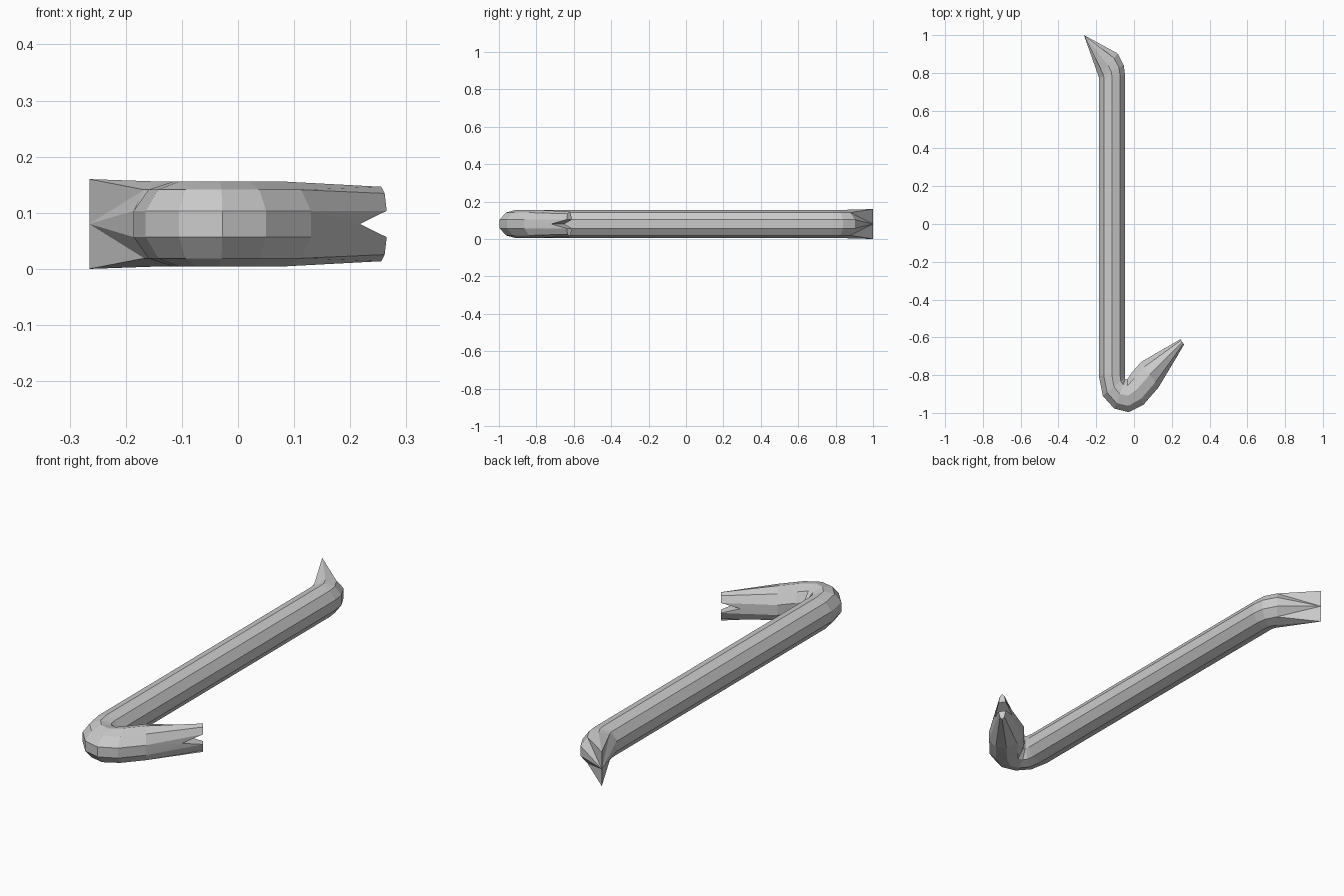
import bpy, bmesh
from math import cos, sin, pi
from mathutils import Vector

if "Cube" in bpy.data.objects:
    bpy.data.objects.remove(bpy.data.objects["Cube"])

MID, R, N = 0.08, 0.0755, 10
bm = bmesh.new()


def vert(x, y, z):
    return bm.verts.new((x, y, MID + z))


def ring(a, b):
    """Ten-sided section whose opposite flats lie at plan points a and b."""
    a, b = Vector(a), Vector(b)
    m, h = (a + b) / 2, (a - b) / 2 / cos(pi / 10)
    out = []
    for i in range(N):
        t = (2 * i - 1) * pi / 10
        p = m + h * cos(t)
        out.append(vert(p.x, p.y, R * sin(t)))
    return out


# Bar sections: around the hook, along the shaft, through the upper bend
sections = [
    ((0.130, -0.865), (0.038, -0.730)),
    ((0.050, -0.957), (-0.012, -0.787)),
    ((-0.028, -0.996), (-0.035, -0.822)),
    ((-0.105, -0.977), (-0.046, -0.822)),
    ((-0.165, -0.910), (-0.047, -0.815)),
    ((-0.186, -0.805), (-0.047, -0.800)),
    ((-0.186, 0.772), (-0.047, 0.785)),
    ((-0.186, 0.774), (-0.054, 0.840)),
    ((-0.186, 0.777), (-0.087, 0.903)),
]
rings = [ring(a, b) for a, b in sections]
for r, s in zip(rings, rings[1:]):
    for i in range(N):
        j = (i + 1) % N
        bm.faces.new((r[i], r[j], s[j], s[i]))

# Split claw: two tapering prongs with a V notch between them
claw = rings[0]
apex_out = vert(0.217, -0.720, 0)
apex_in = vert(0.176, -0.650, 0)
tip_a, tip_b = Vector((0.265, -0.638)), Vector((0.246, -0.610))
for sign, ids in ((1, (1, 2, 3, 4, 5)), (-1, (0, 9, 8, 7, 6))):
    base = [claw[i] for i in ids]
    tip = []
    for k in range(5):
        t = (2 * k + 1) * pi / 10
        p = (tip_a + tip_b) / 2 + (tip_a - tip_b) / 2 * cos(t) / cos(pi / 10)
        tip.append(vert(p.x, p.y, sign * (0.0235 + (sin(t) - 0.309) * 0.062)))
    for k in range(4):
        bm.faces.new((base[k], base[k + 1], tip[k + 1], tip[k]))
    bm.faces.new((base[0], tip[0], apex_out))
    bm.faces.new((base[4], tip[4], apex_in))
    bm.faces.new((apex_out, apex_in, tip[4], tip[0]))
    bm.faces.new(tip)
bm.faces.new((claw[0], claw[1], apex_out))
bm.faces.new((claw[5], claw[6], apex_in))

# Chisel end: section closes onto a straight upright edge
end = rings[-1]
mid = vert(-0.265, 1.0, 0)
for z, ids in ((0.08, (1, 2, 3, 4, 5)), (-0.08, (0, 9, 8, 7, 6))):
    corner = vert(-0.265, 1.0, z)
    b = [end[i] for i in ids]
    for tri in ((mid, b[0], b[1]), (mid, b[1], corner), (corner, b[1], b[2]),
                (corner, b[2], b[3]), (mid, corner, b[3]), (mid, b[3], b[4])):
        bm.faces.new(tri)
bm.faces.new((end[0], end[1], mid))
bm.faces.new((end[5], end[6], mid))

bmesh.ops.recalc_face_normals(bm, faces=bm.faces)
mesh = bpy.data.meshes.new("crowbar")
bm.to_mesh(mesh)
bm.free()
bpy.context.collection.objects.link(bpy.data.objects.new("crowbar", mesh))
